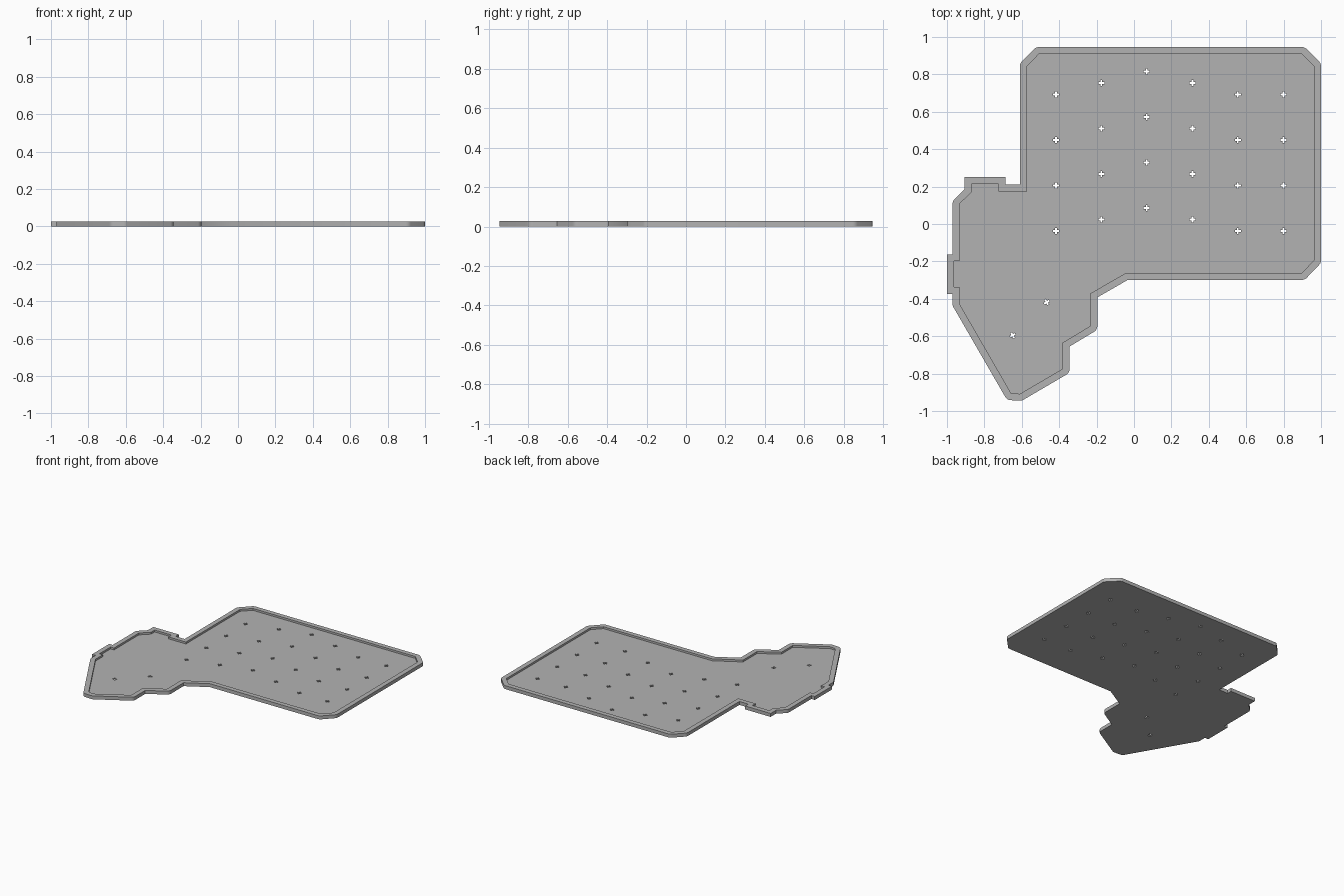
import bpy
import bmesh
from math import atan2, cos, sin, pi, radians
from mathutils import Vector, Matrix

if "Cube" in bpy.data.objects:
    bpy.data.objects.remove(bpy.data.objects["Cube"])

HEIGHT, FLOOR, WALL = 0.027, 0.012, 0.037
PITCH = 0.243

grey = bpy.data.materials.new("light_grey")
grey.use_nodes = True
grey.diffuse_color = (0.45, 0.45, 0.45, 1)
grey.node_tree.nodes["Principled BSDF"].inputs["Base Color"].default_value = grey.diffuse_color

# Inner edge of the rim, clockwise from above; the flag marks square outer corners
INNER = [
    (-0.573, 0.843, 0), (-0.508, 0.909, 0), (0.897, 0.909, 0), (0.963, 0.843, 0),
    (0.963, -0.193, 0), (0.897, -0.262, 0), (-0.043, -0.262, 0), (-0.233, -0.371, 0),
    (-0.233, -0.545, 0), (-0.381, -0.634, 0), (-0.381, -0.774, 0), (-0.61, -0.908, 0),
    (-0.657, -0.905, 0), (-0.933, -0.427, 0),
    (-0.933, -0.337, 1), (-0.963, -0.337, 1), (-0.963, -0.199, 1), (-0.933, -0.199, 1),
    (-0.933, 0.108, 0), (-0.87, 0.168, 0), (-0.87, 0.213, 1), (-0.724, 0.213, 1),
    (-0.724, 0.175, 1), (-0.573, 0.175, 0)]


def offset_outline(points, dist, steps=6):
    """Push an outline outward, rounding convex corners that are not square."""
    result = []
    for i, (x, y, square) in enumerate(points):
        p = Vector((x, y))
        before = (p - Vector(points[i - 1][:2])).normalized()
        after = (Vector(points[(i + 1) % len(points)][:2]) - p).normalized()
        n1, n2 = Vector((-before.y, before.x)), Vector((-after.y, after.x))
        turn = before.x * after.y - before.y * after.x
        if turn < 0 and not square:
            start = atan2(n1.y, n1.x)
            sweep = atan2(turn, before.dot(after))
            for k in range(steps + 1):
                a = start + sweep * k / steps
                result.append((x + dist * cos(a), y + dist * sin(a)))
        else:
            q = p + (n1 + n2) * dist / (1 + n1.dot(n2))
            result.append((q.x, q.y))
    return result


def prism(name, outlines, z0, z1):
    """Extrude one or more separate outlines into closed solids."""
    bm = bmesh.new()
    for outline in outlines:
        face = bm.faces.new([bm.verts.new((x, y, z0)) for x, y in outline])
        out = bmesh.ops.extrude_face_region(bm, geom=[face], use_keep_orig=True)
        top = [g for g in out["geom"] if isinstance(g, bmesh.types.BMVert)]
        bmesh.ops.translate(bm, verts=top, vec=(0, 0, z1 - z0))
    bmesh.ops.recalc_face_normals(bm, faces=bm.faces)
    mesh = bpy.data.meshes.new(name)
    bm.to_mesh(mesh)
    bm.free()
    mesh.materials.append(grey)
    obj = bpy.data.objects.new(name, mesh)
    bpy.context.collection.objects.link(obj)
    return obj


def cross(x, y, angle=0.0, a=0.016, b=0.005):
    """Plus-shaped outline for a key stem hole."""
    points = []
    for k in range(4):
        turn = Matrix.Rotation(angle + k * pi / 2, 2)
        for corner in ((a, -b), (a, b), (b, b)):
            v = turn @ Vector(corner)
            points.append((x + v.x, y + v.y))
    return points


# Tray body
tray = prism("tray", [offset_outline(INNER, WALL)], 0, HEIGHT)

# Staggered key columns and two angled thumb keys
columns = [(-0.418, 0.692), (-0.175, 0.754), (0.068, 0.815),
           (0.312, 0.754), (0.555, 0.692), (0.799, 0.692)]
holes = [cross(x, top - row * PITCH) for x, top in columns for row in range(4)]
holes += [cross(-0.467, -0.418, radians(30)), cross(-0.649, -0.595, radians(30))]

# Cut the recess and the holes
cutters = [prism("recess_cutter", [[p[:2] for p in INNER]], FLOOR, HEIGHT + 0.05),
           prism("hole_cutter", holes, -0.05, HEIGHT + 0.05)]
bpy.ops.object.select_all(action="DESELECT")
bpy.context.view_layer.objects.active = tray
tray.select_set(True)
for cutter in cutters:
    cutter.hide_render = True
    mod = tray.modifiers.new(cutter.name, "BOOLEAN")
    mod.operation, mod.solver, mod.object = "DIFFERENCE", "EXACT", cutter
    bpy.ops.object.modifier_apply(modifier=mod.name)
    bpy.data.objects.remove(cutter)

bpy.ops.object.shade_smooth_by_angle(angle=radians(30))
